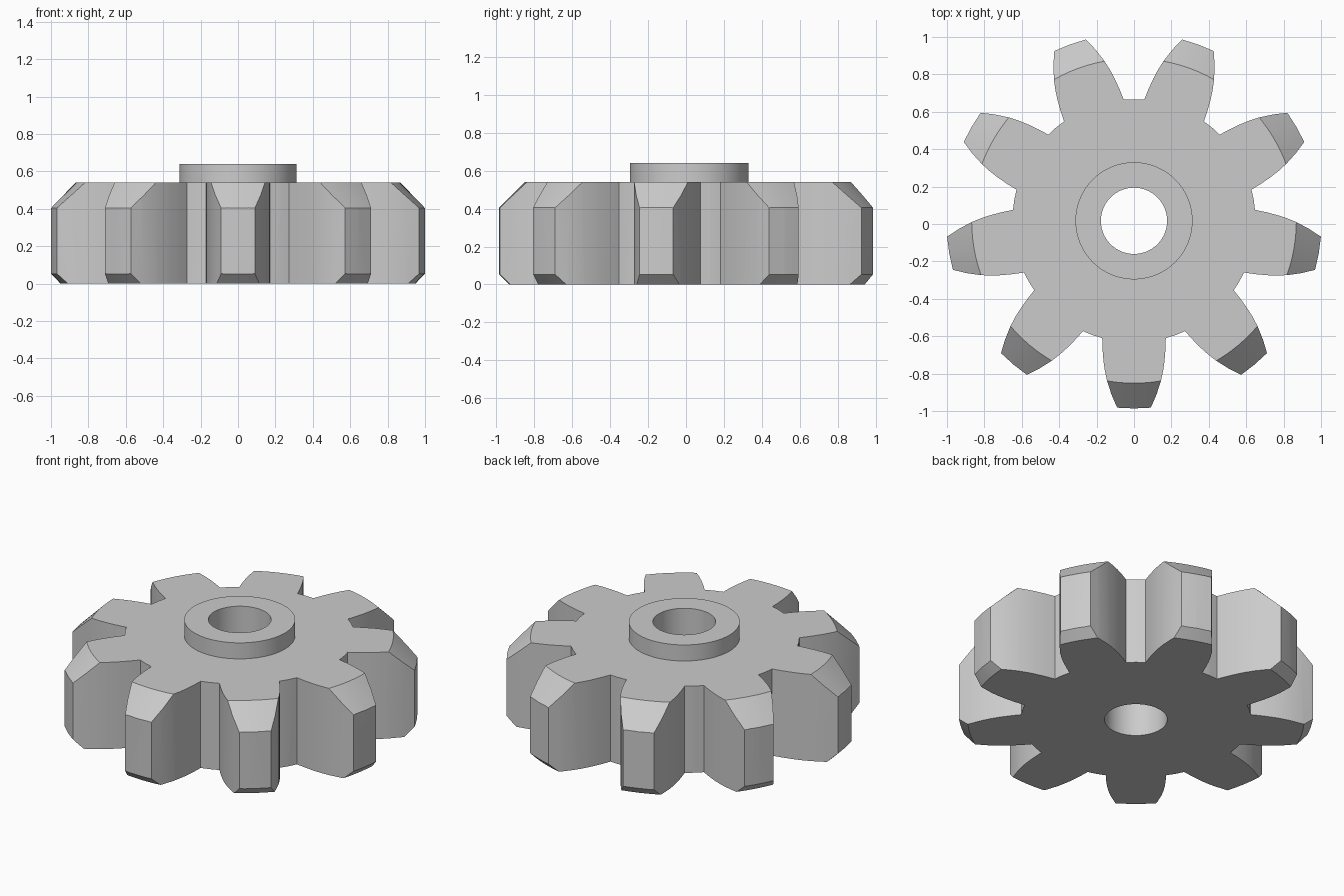
import bpy, bmesh
from math import sin, cos, pi, radians
from mathutils import Vector, Matrix

cube = bpy.data.objects.get("Cube")
if cube:
    bpy.data.objects.remove(cube)

TEETH = 9
CENTRE_Y = 0.017
ROOT_R, TIP_R = 0.65, 1.003

# Single plain grey
grey = bpy.data.materials.new("plain_grey")
grey.use_nodes = True
GREY = (0.6, 0.6, 0.6, 1)
grey.diffuse_color = GREY
grey.node_tree.nodes["Principled BSDF"].inputs["Base Color"].default_value = GREY


def make_object(name, bm):
    bmesh.ops.recalc_face_normals(bm, faces=bm.faces)
    mesh = bpy.data.meshes.new(name)
    bm.to_mesh(mesh)
    bm.free()
    mesh.materials.append(grey)
    obj = bpy.data.objects.new(name, mesh)
    obj.location.y = CENTRE_Y
    bpy.context.collection.objects.link(obj)
    return obj


def lathe(name, profile, steps):
    bm = bmesh.new()
    verts = [bm.verts.new((r, 0, z)) for r, z in profile]
    edges = [bm.edges.new((a, b)) for a, b in zip(verts, verts[1:] + verts[:1])]
    bmesh.ops.spin(bm, geom=verts + edges, axis=(0, 0, 1), cent=(0, 0, 0),
                   angle=2 * pi, steps=steps)
    bmesh.ops.remove_doubles(bm, verts=bm.verts, dist=0.0001)
    return make_object(name, bm)


# Turned blank: bore, chamfered rim and raised hub
gear = lathe("gear_wheel", [
    (0.177, 0), (0.95, 0), (1.02, 0.07), (1.02, 0.388),
    (0.868, 0.54), (0.313, 0.54), (0.313, 0.64), (0.177, 0.64)], 108)

# Tooth outline: (radial distance, half width) from root to tip
flank = [(0.627, 0.17), (0.69, 0.168), (0.75, 0.163),
         (0.80, 0.156), (0.856, 0.144), (0.93, 0.12), (0.999, 0.09)]
tooth = [(r, -w) for r, w in flank] + [(TIP_R, 0)] + [(r, w) for r, w in reversed(flank)]
half_pitch = pi / TEETH
tooth.append((ROOT_R * cos(half_pitch), ROOT_R * sin(half_pitch)))

# Tall prism with the toothed outline
bm = bmesh.new()
outline = []
for i in range(TEETH):
    turn = Matrix.Rotation(radians(-90) + 2 * half_pitch * i, 3, 'Z')
    outline += [bm.verts.new(turn @ Vector((x, y, -0.2))) for x, y in tooth]
cap = bm.faces.new(outline)
walls = bmesh.ops.extrude_face_region(bm, geom=[cap])
bmesh.ops.translate(bm, vec=(0, 0, 1.1),
                    verts=[g for g in walls["geom"] if isinstance(g, bmesh.types.BMVert)])
cutter = make_object("tooth_cutter", bm)
cutter.hide_render = True

# Cut the teeth into the blank
cut = gear.modifiers.new("teeth", 'BOOLEAN')
cut.operation = 'INTERSECT'
cut.solver = 'EXACT'
cut.object = cutter
bpy.ops.object.select_all(action='DESELECT')
bpy.context.view_layer.objects.active = gear
gear.select_set(True)
bpy.ops.object.modifier_apply(modifier=cut.name)
bpy.data.objects.remove(cutter)

# Smooth flanks, crisp chamfers
bpy.ops.object.shade_smooth_by_angle(angle=radians(30))
